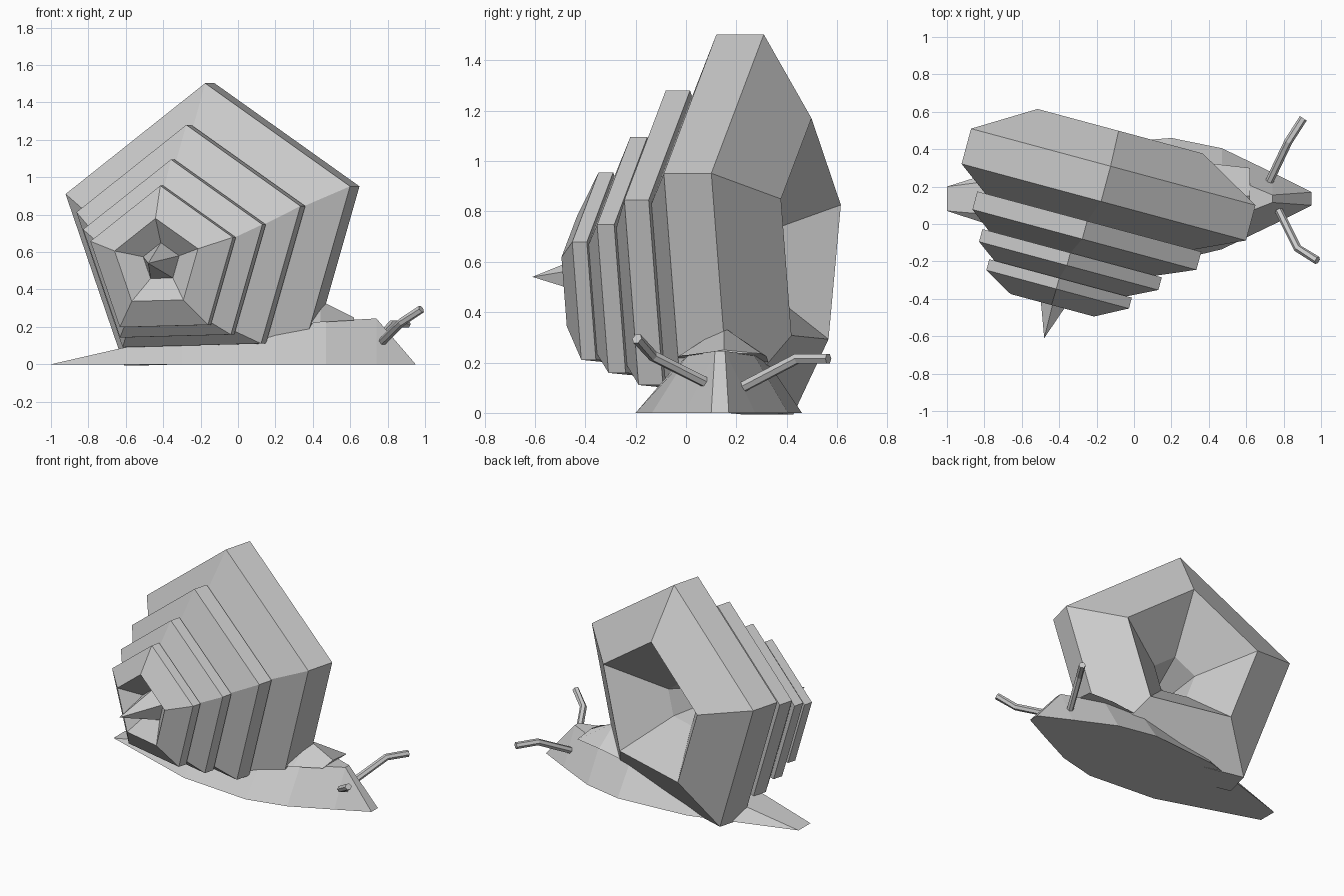
import bpy, bmesh, math
from mathutils import Vector

cube = bpy.data.objects.get("Cube")
if cube:
    bpy.data.objects.remove(cube, do_unlink=True)

GREY = (0.6, 0.6, 0.6, 1)
mat = bpy.data.materials.new("plain grey")
mat.use_nodes = True
mat.diffuse_color = GREY
mat.node_tree.nodes["Principled BSDF"].inputs["Base Color"].default_value = GREY


def loft(name, sections, flip=False):
    """Join equal-sized point loops into one closed, flat-shaded skin."""
    bm = bmesh.new()
    loops = [[bm.verts.new(p) for p in s] for s in sections]
    for a, b in zip(loops, loops[1:]):
        for i in range(len(a)):
            j = (i + 1) % len(a)
            bm.faces.new((a[i], a[j], b[j], b[i]))
    bm.faces.new(loops[0])
    bm.faces.new(loops[-1])
    bmesh.ops.remove_doubles(bm, verts=bm.verts, dist=0.0005)
    bmesh.ops.recalc_face_normals(bm, faces=bm.faces)
    mesh = bpy.data.meshes.new(name)
    bm.to_mesh(mesh)
    bm.free()
    mesh.materials.append(mat)
    obj = bpy.data.objects.new(name, mesh)
    bpy.context.collection.objects.link(obj)
    return obj


# Shell: pentagons stacked along a slightly turned axis
AXIS = Vector((0.26, 0.966, 0))
SIDE = Vector((0.966, -0.26, 0))
UP = Vector((0, 0, 1))
ROLL = math.radians(1.5)


def pentagon(centre, radius):
    angles = [ROLL + math.pi / 2 + i * math.tau / 5 for i in range(5)]
    return [centre + (SIDE * math.cos(a) + UP * math.sin(a)) * radius for a in angles]


# Each whorl: centre of its front, radius, depth
whorls = [
    (Vector((-0.405, -0.35, 0.54)), 0.415, 0.06),
    (Vector((-0.345, -0.225, 0.573)), 0.522, 0.07),
    (Vector((-0.26, -0.085, 0.628)), 0.652, 0.10),
    (Vector((-0.155, 0.115, 0.675)), 0.828, 0.195),
]

# Spike, sunken hub and front rim
shell = [
    pentagon(Vector((-0.48, -0.61, 0.54)), 0.0),
    pentagon(Vector((-0.41, -0.34, 0.545)), 0.105),
    pentagon(Vector((-0.435, -0.435, 0.537)), 0.243),
]
for centre, radius, depth in whorls:
    back = centre + AXIS * depth
    shell += [pentagon(centre, radius), pentagon(back, radius)]
    if radius < 0.8:
        shell.append(pentagon(back, radius * 0.93))
# Rear opening and funnel
shell += [
    pentagon(Vector((-0.07, 0.495, 0.689)), 0.481),
    pentagon(Vector((-0.14, 0.235, 0.66)), 0.15),
    pentagon(Vector((-0.20, 0.0, 0.64)), 0.08),
]
loft("shell", shell)


# Body: x, foot centre y, foot half width, back centre y, back half width, back height
def body_section(x, foot_y, foot_w, top_y, top_w, top_z):
    return [(x, foot_y - foot_w, 0), (x, top_y - top_w, top_z),
            (x, top_y + top_w, top_z), (x, foot_y + foot_w, 0)]


loft("body", [body_section(*s) for s in (
    (-1.0, 0.135, 0.065, 0.135, 0.065, 0.0),
    (-0.3, 0.13, 0.29, 0.15, 0.14, 0.16),
    (0.2, 0.13, 0.33, 0.15, 0.17, 0.21),
    (0.47, 0.135, 0.27, 0.14, 0.13, 0.23),
    (0.74, 0.135, 0.14, 0.135, 0.02, 0.245),
    (0.95, 0.135, 0.035, 0.135, 0.035, 0.0),
)])

# Collar: low hump where the neck leaves the shell
loft("collar", [
    [(0.2, -0.04, 0.19), (0.2, 0.15, 0.3), (0.2, 0.33, 0.19)],
    [(0.44, -0.03, 0.225), (0.44, 0.15, 0.34), (0.44, 0.32, 0.225)],
    [(0.62, 0.04, 0.235), (0.62, 0.15, 0.25), (0.62, 0.30, 0.235)],
])


# Antennae: bent six-sided stalks
def stalk(name, path, radius=0.022):
    pts = [Vector(p) for p in path]
    rings = []
    for i, p in enumerate(pts):
        along = (pts[min(i + 1, 2)] - pts[max(i - 1, 0)]).normalized()
        u = along.cross(UP).normalized()
        v = along.cross(u)
        rings.append([p + (u * math.cos(k * math.tau / 6) + v * math.sin(k * math.tau / 6)) * radius
                      for k in range(6)])
    loft(name, rings)


stalk("right_antenna", [(0.77, 0.08, 0.12), (0.875, -0.13, 0.225), (0.98, -0.195, 0.295)])
stalk("left_antenna", [(0.72, 0.22, 0.10), (0.825, 0.44, 0.215), (0.905, 0.565, 0.215)])
